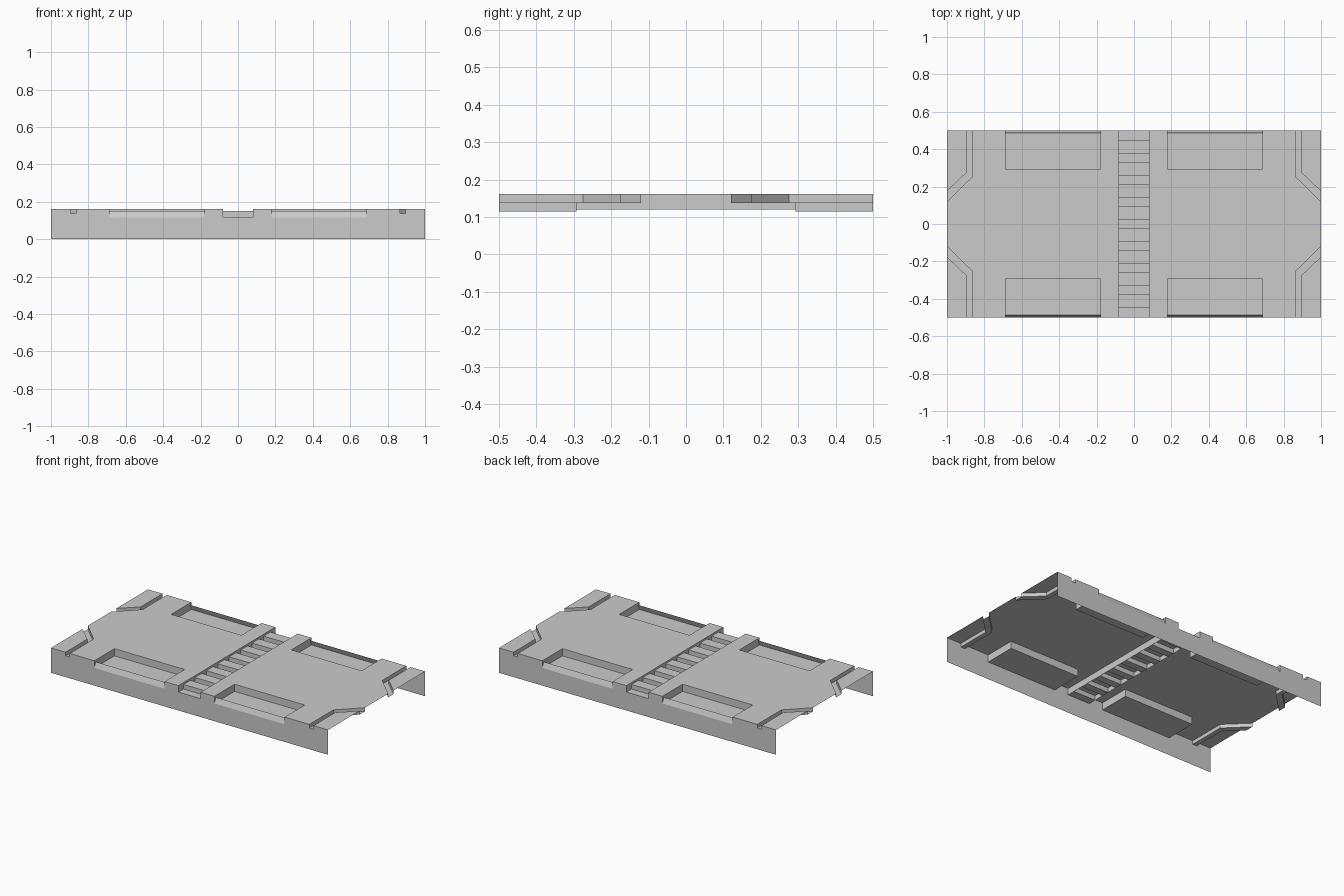
import bpy, bmesh
from mathutils import Vector

if "Cube" in bpy.data.objects:
    bpy.data.objects.remove(bpy.data.objects["Cube"])

TOP, GROOVE, FLOOR, POCKET, RUNG, LIP = 0.162, 0.138, 0.12, 0.115, 0.15, 0.15
UP, BACK = (0, 0, 1), (0, 1, 0)


def part(name, faces):
    """Sheet part for the +x +y quarter, mirrored to all four. faces: (points, facing direction)."""
    bm = bmesh.new()
    for pts, facing in faces:
        f = bm.faces.new([bm.verts.new(p) for p in pts])
        f.normal_update()
        if f.normal.dot(Vector(facing)) < 0:
            f.normal_flip()
    bmesh.ops.remove_doubles(bm, verts=bm.verts, dist=1e-5)
    mesh = bpy.data.meshes.new(name)
    bm.to_mesh(mesh)
    bm.free()
    ob = bpy.data.objects.new(name, mesh)
    bpy.context.collection.objects.link(ob)
    m = ob.modifiers.new("mirror", 'MIRROR')
    m.use_axis = (True, True, False)
    m.merge_threshold = 1e-4
    return ob


def flat(pts, z):
    return ([(x, y, z) for x, y in pts], UP)


def wall(a, b, z0, z1, facing):
    return ([(*a, z0), (*b, z0), (*b, z1), (*a, z1)], facing)


# key plan dimensions
CH = 0.08                          # half width of the ladder channel
PX0, PX1, PY = 0.18, 0.687, 0.293  # edge pocket
inner = [(0.865, 0.5), (0.865, 0.252), (1, 0.12)]
outer = [(0.895, 0.5), (0.895, 0.275), (1, 0.175)]

# deck plates
part("deck", [
    flat([(CH, 0), (PX0, 0), (PX0, PY), (PX0, 0.5), (CH, 0.5)], TOP),
    flat([(PX0, 0), (PX1, 0), (PX1, PY), (PX0, PY)], TOP),
    flat([(PX1, 0), (1, 0)] + inner[::-1] + [(PX1, 0.5), (PX1, PY)], TOP),
    flat(outer + [(1, 0.5)], TOP),
])

# corner grooves
groove = []
for i in range(2):
    groove += [
        flat([inner[i], inner[i + 1], outer[i + 1], outer[i]], GROOVE),
        wall(inner[i], inner[i + 1], GROOVE, TOP, (1, 1, 0)),
        wall(outer[i], outer[i + 1], GROOVE, TOP, (-1, -1, 0)),
    ]
part("corner_groove", groove)

# edge pockets with a low leaning lip
part("edge_pocket", [
    flat([(PX0, PY), (PX1, PY), (PX1, 0.5), (PX0, 0.5)], POCKET),
    wall((PX0, PY), (PX1, PY), POCKET, TOP, (0, 1, 0)),
    wall((PX0, PY), (PX0, 0.5), POCKET, TOP, (1, 0, 0)),
    wall((PX1, PY), (PX1, 0.5), POCKET, TOP, (-1, 0, 0)),
    ([(PX0, 0.5, POCKET), (PX1, 0.5, POCKET), (PX1, 0.486, LIP), (PX0, 0.486, LIP)], BACK),
])

# ladder channel: one folded strip of floor and rungs
profile = [(0, FLOOR)]
for k in range(4):
    y0 = 0.024 + 0.118 * k
    y1 = y0 + 0.07
    profile += [(y0, FLOOR), (y0, RUNG), (y1, RUNG), (y1, FLOOR)]
profile.append((0.5, FLOOR))
channel = [wall((CH, 0), (CH, 0.5), FLOOR, TOP, (-1, 0, 0))]
for (ya, za), (yb, zb) in zip(profile, profile[1:]):
    channel.append(([(0, ya, za), (CH, ya, za), (CH, yb, zb), (0, yb, zb)],
                    (0, za - zb, yb - ya)))
part("ladder_channel", channel)

# notched front and back skirts
outline = [(0, 0), (1, 0), (1, TOP), (0.895, TOP), (0.895, GROOVE), (0.865, GROOVE),
           (0.865, TOP), (PX1, TOP), (PX1, POCKET), (PX0, POCKET), (PX0, TOP),
           (CH, TOP), (CH, FLOOR), (0, FLOOR)]
part("skirt", [([(x, 0.5, z) for x, z in outline], BACK)])
